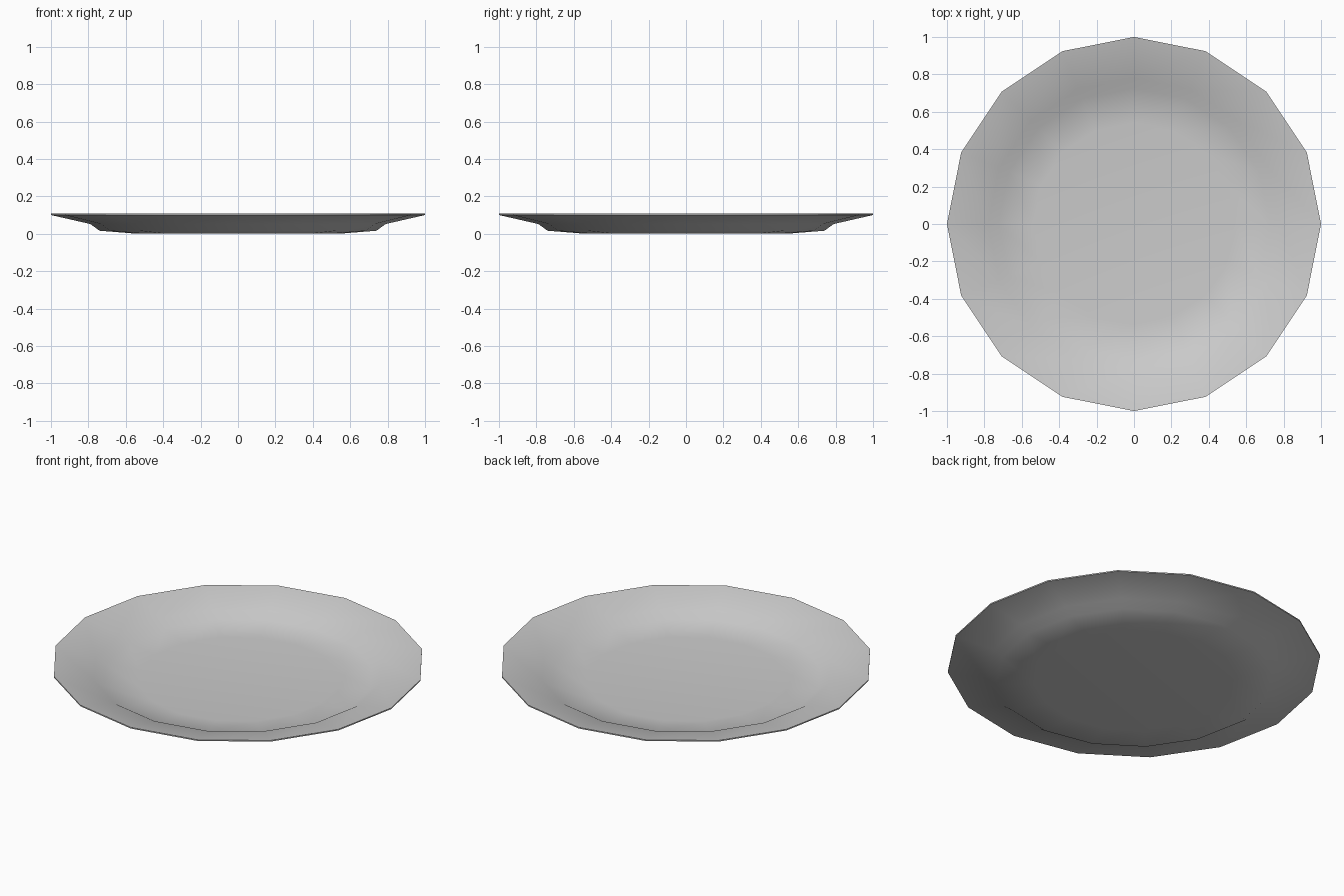
import bpy, bmesh, math

SIDES = 16

cube = bpy.data.objects.get("Cube")
if cube:
    bpy.data.objects.remove(cube, do_unlink=True)

# Plain grey glaze
glaze = bpy.data.materials.new("grey_glaze")
glaze.use_nodes = True
colour = (0.6, 0.6, 0.6, 1)
glaze.diffuse_color = colour
glaze.node_tree.nodes["Principled BSDF"].inputs["Base Color"].default_value = colour

# Thin-walled section (radius, height): underside out to the rim, then the inside back in
underside = [(0.54, 0.0), (0.74, 0.016), (0.79, 0.052), (1.0, 0.1)]
inside = [(1.0, 0.107), (0.78, 0.06), (0.725, 0.026), (0.54, 0.01)]


def lathe(name, profile):
    """Spin a section around z and close both ends with flat discs."""
    bm = bmesh.new()
    rings = []
    for r, z in profile:
        angles = [2 * math.pi * i / SIDES for i in range(SIDES)]
        rings.append([bm.verts.new((r * math.cos(a), r * math.sin(a), z)) for a in angles])
    for low, high in zip(rings, rings[1:]):
        for i in range(SIDES):
            j = (i + 1) % SIDES
            bm.faces.new((low[i], low[j], high[j], high[i]))
    bm.faces.new(rings[0][::-1])
    bm.faces.new(rings[-1])
    bmesh.ops.recalc_face_normals(bm, faces=bm.faces)
    mesh = bpy.data.meshes.new(name)
    bm.to_mesh(mesh)
    bm.free()
    obj = bpy.data.objects.new(name, mesh)
    bpy.context.collection.objects.link(obj)
    return obj


# Plate
plate = lathe("plate", underside + inside)
plate.data.materials.append(glaze)
bpy.ops.object.select_all(action="DESELECT")
plate.select_set(True)
bpy.context.view_layer.objects.active = plate
bpy.ops.object.shade_smooth_by_angle(angle=math.radians(60))
